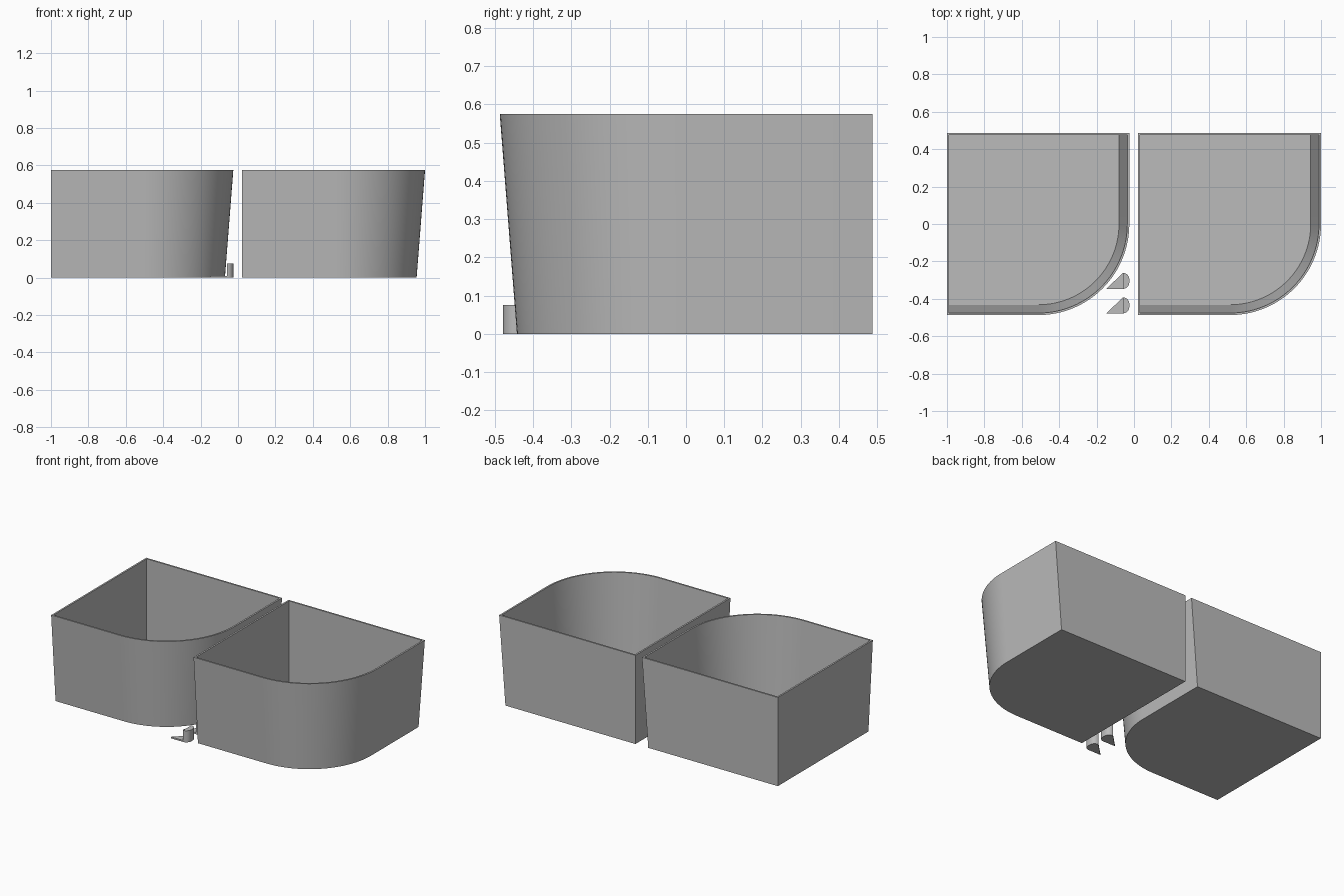
import bpy, bmesh, math

if "Cube" in bpy.data.objects:
    bpy.data.objects.remove(bpy.data.objects["Cube"])

H = 0.575      # bin height
WALL = 0.011   # wall and floor thickness
DRAFT = 0.045  # inward lean of the front and right walls

grey = bpy.data.materials.new("grey plastic")
grey.diffuse_color = (0.5, 0.5, 0.5, 1)
grey.use_nodes = True
grey.node_tree.nodes["Principled BSDF"].inputs["Base Color"].default_value = grey.diffuse_color


def finish(bm, name):
    bmesh.ops.recalc_face_normals(bm, faces=bm.faces)
    mesh = bpy.data.meshes.new(name)
    bm.to_mesh(mesh)
    bm.free()
    mesh.materials.append(grey)
    ob = bpy.data.objects.new(name, mesh)
    bpy.context.collection.objects.link(ob)
    bpy.ops.object.select_all(action='DESELECT')
    ob.select_set(True)
    bpy.context.view_layer.objects.active = ob
    bpy.ops.object.shade_smooth_by_angle(angle=math.radians(30))
    return ob


def outline(left, back, right, front, radius, n=32):
    """Rectangle whose front right corner is a quarter circle."""
    pts = [(left, back), (left, front)]
    for i in range(n + 1):
        a = -math.pi / 2 + math.pi / 2 * i / n
        pts.append((right - radius + radius * math.cos(a),
                    front + radius + radius * math.sin(a)))
    return pts + [(right, back)]


def ring(bm, pts, z):
    return [bm.verts.new((x, y, z)) for x, y in pts]


def bridge(bm, a, b):
    for i in range(len(a)):
        j = (i + 1) % len(a)
        bm.faces.new((a[i], a[j], b[j], b[i]))


def make_bin(name, left, right):
    def section(z, inset):
        d = DRAFT * (1 - z / H) + inset
        return outline(left + inset, 0.487 - inset, right - d, -0.487 + d, 0.487 - d)
    bm = bmesh.new()
    levels = [(0, 0), (H, 0), (H, WALL), (WALL, WALL)]
    rings = [ring(bm, section(z, t), z) for z, t in levels]
    for a, b in zip(rings, rings[1:]):
        bridge(bm, a, b)
    bm.faces.new(rings[0])     # underside
    bm.faces.new(rings[-1])    # inner floor
    finish(bm, name)


def prism(name, pts, z1):
    bm = bmesh.new()
    low, high = ring(bm, pts, 0), ring(bm, pts, z1)
    bridge(bm, low, high)
    bm.faces.new(low)
    bm.faces.new(high)
    finish(bm, name)


# Two open bins side by side
make_bin("left_bin", -1.0, -0.025)
make_bin("right_bin", 0.022, 1.0)

# Two small clips: thin triangular foot with a rounded post
for name, y in (("front_clip", -0.478), ("rear_clip", -0.347)):
    w, x0, r = 0.086, -0.06, 0.035
    prism(name + "_foot", [(-0.147, y), (x0, y), (x0, y + w)], 0.01)
    post = [(x0, y + w), (x0, y)]
    for cy, start in ((y + r, -90), (y + w - r, 0)):
        for i in range(9):
            a = math.radians(start + 90 * i / 8)
            post.append((x0 + r * math.cos(a), cy + r * math.sin(a)))
    prism(name + "_post", post, 0.075)
